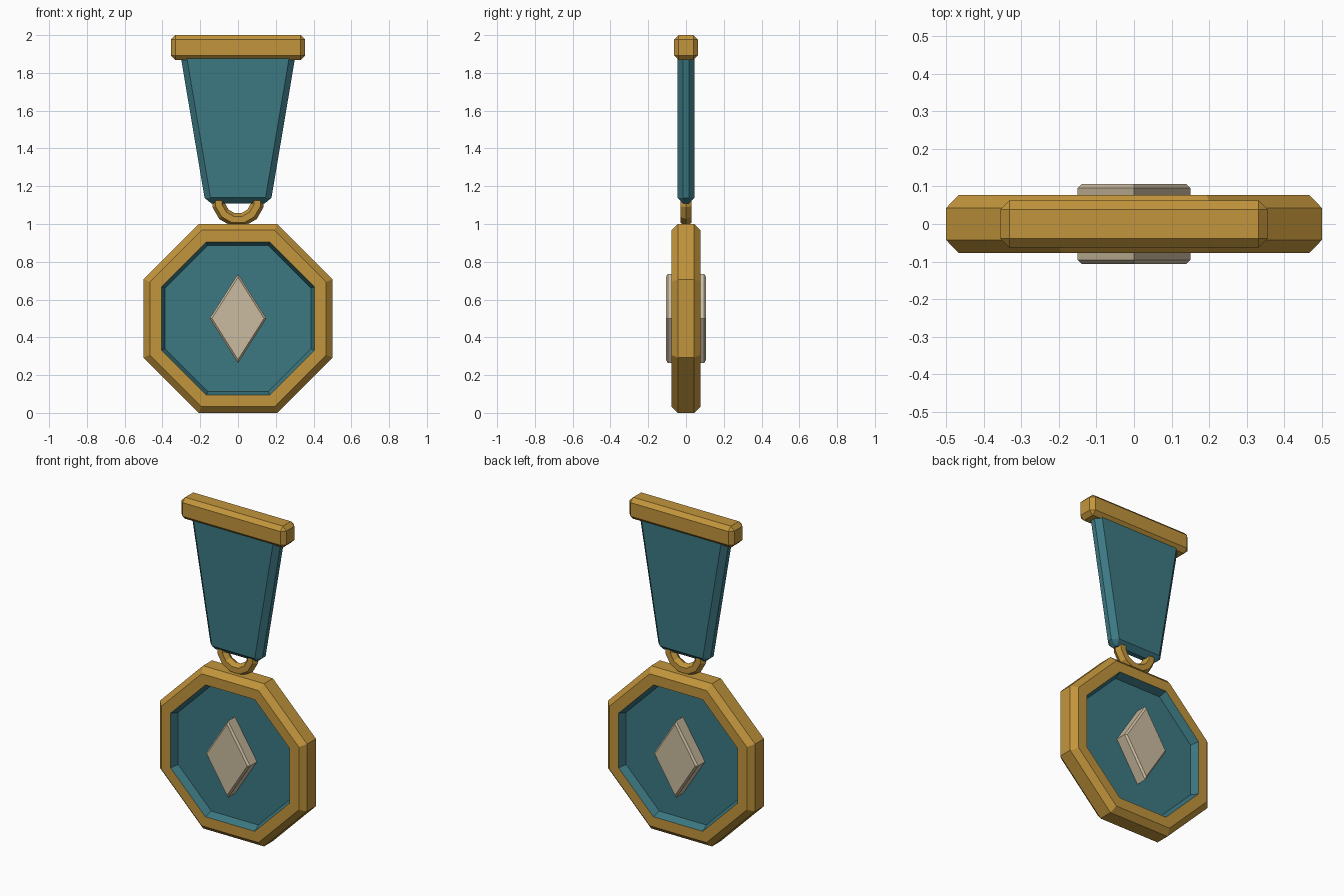
import bpy, bmesh, math
from mathutils import Matrix

if "Cube" in bpy.data.objects:
    bpy.data.objects.remove(bpy.data.objects["Cube"])


def material(name, rgb):
    m = bpy.data.materials.new(name)
    m.diffuse_color = (*rgb, 1)
    m.use_nodes = True
    m.node_tree.nodes["Principled BSDF"].inputs["Base Color"].default_value = m.diffuse_color
    return m


GOLD = material("gold", (0.54, 0.30, 0.045))
TEAL = material("teal enamel", (0.045, 0.19, 0.225))
CREAM = material("cream stone", (0.60, 0.50, 0.35))


def finish(bm, name, *mats):
    bmesh.ops.recalc_face_normals(bm, faces=bm.faces[:])
    me = bpy.data.meshes.new(name)
    bm.to_mesh(me)
    bm.free()
    for m in mats:
        me.materials.append(m)
    ob = bpy.data.objects.new(name, me)
    bpy.context.collection.objects.link(ob)
    return ob


def loft(bm, rings, mat_of_band=None, cap_mat=0):
    """Skin a stack of equal-length point rings and cap both ends."""
    rows = [[bm.verts.new(p) for p in ring] for ring in rings]
    n = len(rows[0])
    for b, (r0, r1) in enumerate(zip(rows, rows[1:])):
        for i in range(n):
            j = (i + 1) % n
            f = bm.faces.new((r0[i], r0[j], r1[j], r1[i]))
            f.material_index = mat_of_band(b) if mat_of_band else 0
    for r in (rows[0], rows[-1]):
        bm.faces.new(r).material_index = cap_mat


def bevelled_slab(name, z0, z1, half0, half1, half_y, bevel, mat):
    """Box with different bottom and top widths, chamfered on every edge."""
    bm = bmesh.new()
    loft(bm, [[(-w, -half_y, z), (w, -half_y, z), (w, half_y, z), (-w, half_y, z)]
              for z, w in ((z0, half0), (z1, half1))])
    bmesh.ops.recalc_face_normals(bm, faces=bm.faces[:])
    bmesh.ops.bevel(bm, geom=bm.edges[:], offset=bevel, segments=1,
                    affect='EDGES', profile=0.5, clamp_overlap=True)
    return finish(bm, name, mat)


# Octagonal medal: gold rim with a sunken teal field on both sides
def octagon(apothem, y):
    r = apothem / math.cos(math.pi / 8)
    return [(r * math.cos(a), y, 0.5 + r * math.sin(a))
            for a in (math.pi / 8 + k * math.pi / 4 for k in range(8))]


front = [(0.386, -0.030), (0.405, -0.077), (0.467, -0.077), (0.5, -0.043)]
section = front + [(a, -y) for a, y in reversed(front)]
bm = bmesh.new()
loft(bm, [octagon(a, y) for a, y in section],
     lambda b: 1 if b in (0, len(section) - 2) else 0, cap_mat=1)
finish(bm, "medal_body", GOLD, TEAL)

# Diamond stone passing through the medal
bm = bmesh.new()
loft(bm, [[(-w, y, 0.5), (0, y, 0.5 - h), (w, y, 0.5), (0, y, 0.5 + h)]
          for w, h, y in ((0.138, 0.218, -0.107), (0.15, 0.236, -0.096),
                          (0.15, 0.236, 0.096), (0.138, 0.218, 0.107))])
finish(bm, "diamond_stone", CREAM)

# Hanging ring, upper half hidden in the ribbon
bm = bmesh.new()
SEG, SIDES, MAJOR, MINOR = 12, 6, 0.105, 0.035
rows = []
for i in range(SEG):
    a = 2 * math.pi * (i + 0.5) / SEG
    rows.append([])
    for j in range(SIDES):
        t = 2 * math.pi * j / SIDES
        r = MAJOR + MINOR * math.cos(t)
        rows[-1].append(bm.verts.new((r * math.cos(a), MINOR * math.sin(t),
                                      1.125 + r * math.sin(a))))
for i in range(SEG):
    r0, r1 = rows[i], rows[(i + 1) % SEG]
    for j in range(SIDES):
        k = (j + 1) % SIDES
        bm.faces.new((r0[j], r0[k], r1[k], r1[j]))
finish(bm, "hanging_ring", GOLD)

# Tapered ribbon and the bar it hangs from
bevelled_slab("ribbon", 1.108, 1.95, 0.172, 0.314, 0.046, 0.031, TEAL)
bevelled_slab("top_bar", 1.868, 2.0, 0.356, 0.356, 0.063, 0.024, GOLD)
